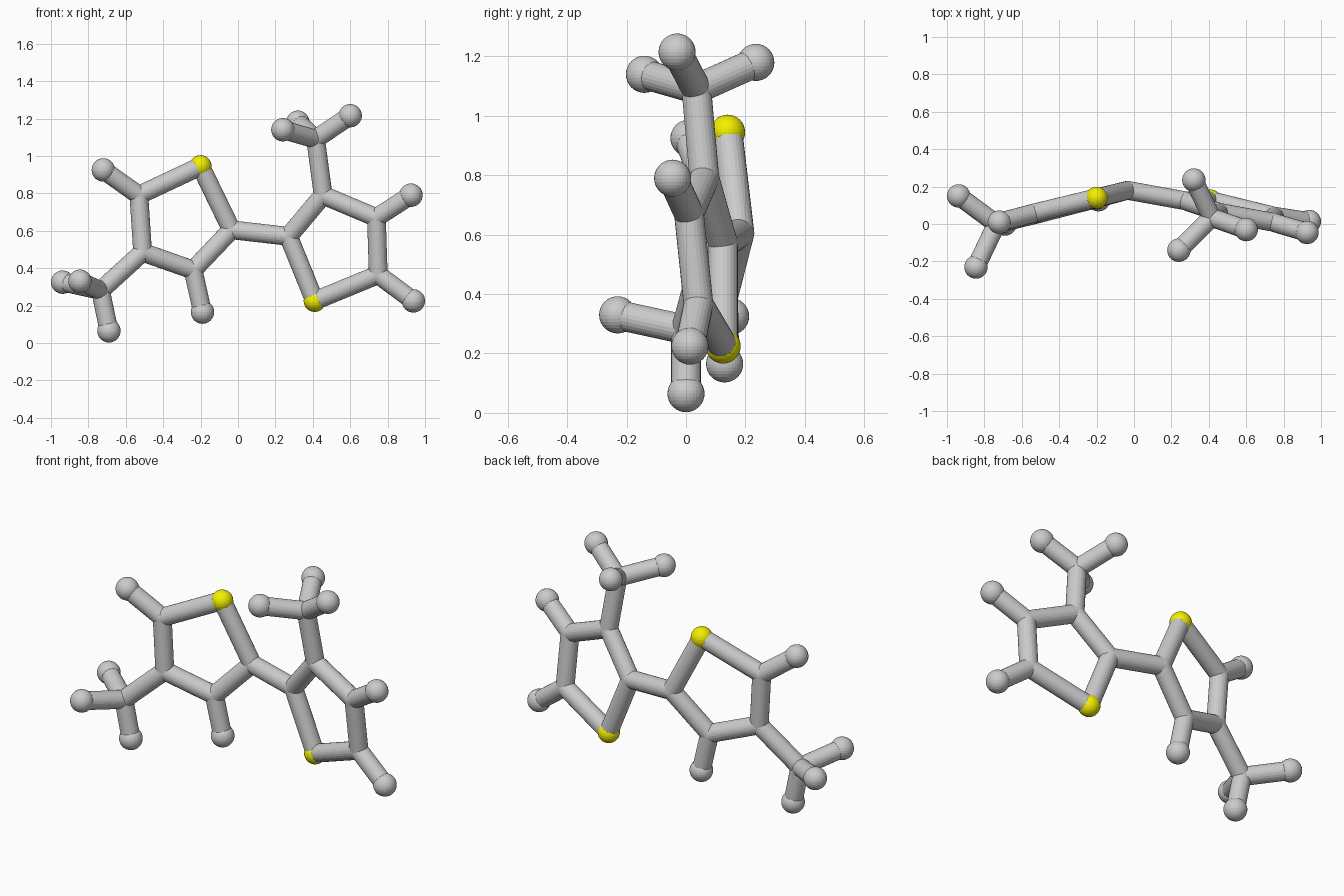
import bpy
from mathutils import Vector

if "Cube" in bpy.data.objects:
    bpy.data.objects.remove(bpy.data.objects["Cube"])

BOND_R = 0.05
RADIUS = {"H": 0.0625, "S": 0.059, "C": 0.05}

yellow = bpy.data.materials.new("sulfur_yellow")
yellow.diffuse_color = (0.9, 0.87, 0.0, 1)
yellow.use_nodes = True
yellow.node_tree.nodes["Principled BSDF"].inputs["Base Color"].default_value = yellow.diffuse_color

# Atom centres: left ring, left methyl, right ring, right methyl
atoms = {
    "S_left": (-0.20, 0.14, 0.945), "C_left_top": (-0.53, 0.06, 0.79),
    "C_left_low": (-0.51, 0.055, 0.485), "C_left_bottom": (-0.24, 0.125, 0.39),
    "C_left_inner": (-0.035, 0.18, 0.605),
    "H_left_top": (-0.72, 0.01, 0.925), "H_left_bottom": (-0.19, 0.13, 0.165),
    "C_left_methyl": (-0.735, 0.0, 0.28), "H_left_methyl_back": (-0.9375, 0.15, 0.325),
    "H_left_methyl_front": (-0.845, -0.23, 0.33), "H_left_methyl_low": (-0.69, 0.0, 0.065),
    "S_right": (0.41, 0.125, 0.225), "C_right_inner": (0.27, 0.125, 0.57),
    "C_right_top": (0.455, 0.062, 0.79), "C_right_outer": (0.74, 0.01, 0.67),
    "C_right_low": (0.75, 0.042, 0.365),
    "H_right_outer": (0.925, -0.045, 0.79), "H_right_low": (0.9375, 0.013, 0.225),
    "C_right_methyl": (0.415, 0.035, 1.09), "H_right_methyl_back": (0.32, 0.235, 1.18),
    "H_right_methyl_front": (0.24, -0.14, 1.14), "H_right_methyl_top": (0.60, -0.03, 1.215),
}


def atom(name, pos):
    kind = name[0]
    bpy.ops.mesh.primitive_uv_sphere_add(segments=32, ring_count=16,
                                         radius=RADIUS[kind], location=pos)
    ob = bpy.context.object
    label = {"H": "hydrogen", "S": "sulfur", "C": "carbon"}[kind]
    ob.name = label + name[1:]
    if kind == "S":
        ob.data.materials.append(yellow)


def bond(a, b):
    p, q = Vector(atoms[a]), Vector(atoms[b])
    d = q - p
    bpy.ops.mesh.primitive_cylinder_add(vertices=24, radius=BOND_R, depth=d.length,
                                        location=(p + q) / 2)
    ob = bpy.context.object
    ob.rotation_euler = d.to_track_quat("Z", "Y").to_euler()
    ob.name = "bond_" + a[2:] + "_to_" + b[2:]


for name, pos in atoms.items():
    atom(name, pos)

# Five-sided rings
rings = [
    ["S_left", "C_left_top", "C_left_low", "C_left_bottom", "C_left_inner"],
    ["S_right", "C_right_inner", "C_right_top", "C_right_outer", "C_right_low"],
]
for ring in rings:
    for a, b in zip(ring, ring[1:] + ring[:1]):
        bond(a, b)

# Link between rings, and ring side bonds
for a, b in [("C_left_inner", "C_right_inner"),
             ("C_left_top", "H_left_top"), ("C_left_bottom", "H_left_bottom"),
             ("C_left_low", "C_left_methyl"), ("C_right_top", "C_right_methyl"),
             ("C_right_outer", "H_right_outer"), ("C_right_low", "H_right_low")]:
    bond(a, b)

# Methyl groups
for side in ("left", "right"):
    for name in atoms:
        if name.startswith(f"H_{side}_methyl"):
            bond(f"C_{side}_methyl", name)
